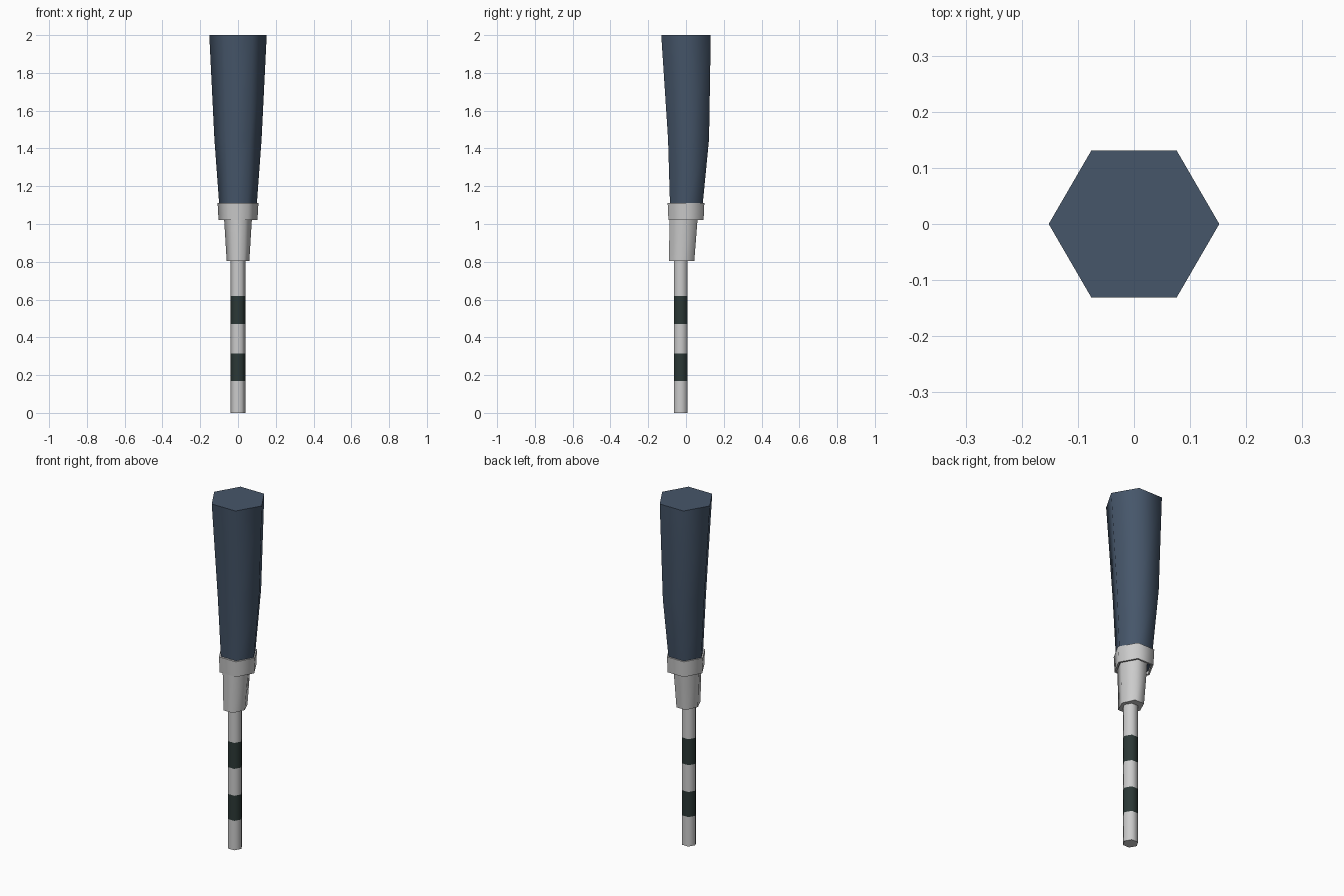
import bpy, bmesh, math

cube = bpy.data.objects.get("Cube")
if cube:
    bpy.data.objects.remove(cube, do_unlink=True)


def material(name, color):
    mat = bpy.data.materials.new(name)
    mat.use_nodes = True
    mat.diffuse_color = (*color, 1)
    mat.node_tree.nodes["Principled BSDF"].inputs["Base Color"].default_value = (*color, 1)
    return mat


navy = material("navy_grip", (0.061, 0.093, 0.144))
grey = material("light_grey_metal", (0.60, 0.60, 0.60))
dark = material("dark_green_band", (0.025, 0.040, 0.037))

SIDES = 6
FLAT = math.cos(math.pi / SIDES)  # corner radius to flat-side distance


def loft(name, sections, mats, closed=False, rule=None):
    """Skin hexagonal sections given as (z, half width x, half depth y, centre y)."""
    bm = bmesh.new()
    rings = []
    for z, hx, hy, cy in sections:
        angles = [math.tau * i / SIDES for i in range(SIDES)]
        rings.append([bm.verts.new((hx * math.cos(a), cy + hy / FLAT * math.sin(a), z))
                      for a in angles])
    pairs = list(zip(rings, rings[1:]))
    if closed:
        pairs.append((rings[-1], rings[0]))
    else:
        bm.faces.new(rings[0])
        bm.faces.new(rings[-1])
    for low, high in pairs:
        for i in range(SIDES):
            j = (i + 1) % SIDES
            bm.faces.new((low[i], low[j], high[j], high[i]))
    bmesh.ops.recalc_face_normals(bm, faces=bm.faces)
    if rule:
        for f in bm.faces:
            f.material_index = rule(f.calc_center_median().z)
    mesh = bpy.data.meshes.new(name)
    bm.to_mesh(mesh)
    bm.free()
    for m in mats:
        mesh.materials.append(m)
    obj = bpy.data.objects.new(name, mesh)
    bpy.context.collection.objects.link(obj)
    # Soft around the hexagon, crisp at the end caps
    bpy.ops.object.select_all(action='DESELECT')
    obj.select_set(True)
    bpy.context.view_layer.objects.active = obj
    bpy.ops.object.shade_smooth_by_angle(angle=math.radians(65))
    return obj


# Flared grip, bowed slightly toward the back
loft("grip", [(1.04, 0.095, 0.083, 0.0), (1.11, 0.10, 0.087, 0.002),
              (1.45, 0.125, 0.1085, 0.0135), (2.0, 0.152, 0.131, 0.0)], [navy])

# Open ring around the end of the grip
loft("ring", [(1.02, 0.103, 0.093, 0.0), (1.11, 0.108, 0.097, 0.0),
              (1.11, 0.098, 0.086, 0.0), (1.02, 0.093, 0.083, 0.0)], [grey], closed=True)

# Tapered collar
loft("collar", [(0.805, 0.06, 0.067, -0.023), (1.05, 0.075, 0.075, -0.012)], [grey])

# Shaft with two painted bands
BANDS = [(0.17, 0.315), (0.47, 0.62)]
heights = [0.0] + [z for band in BANDS for z in band] + [0.85]
loft("shaft", [(z, 0.041, 0.0355, -0.028) for z in heights], [grey, dark],
     rule=lambda z: int(any(lo < z < hi for lo, hi in BANDS)))
